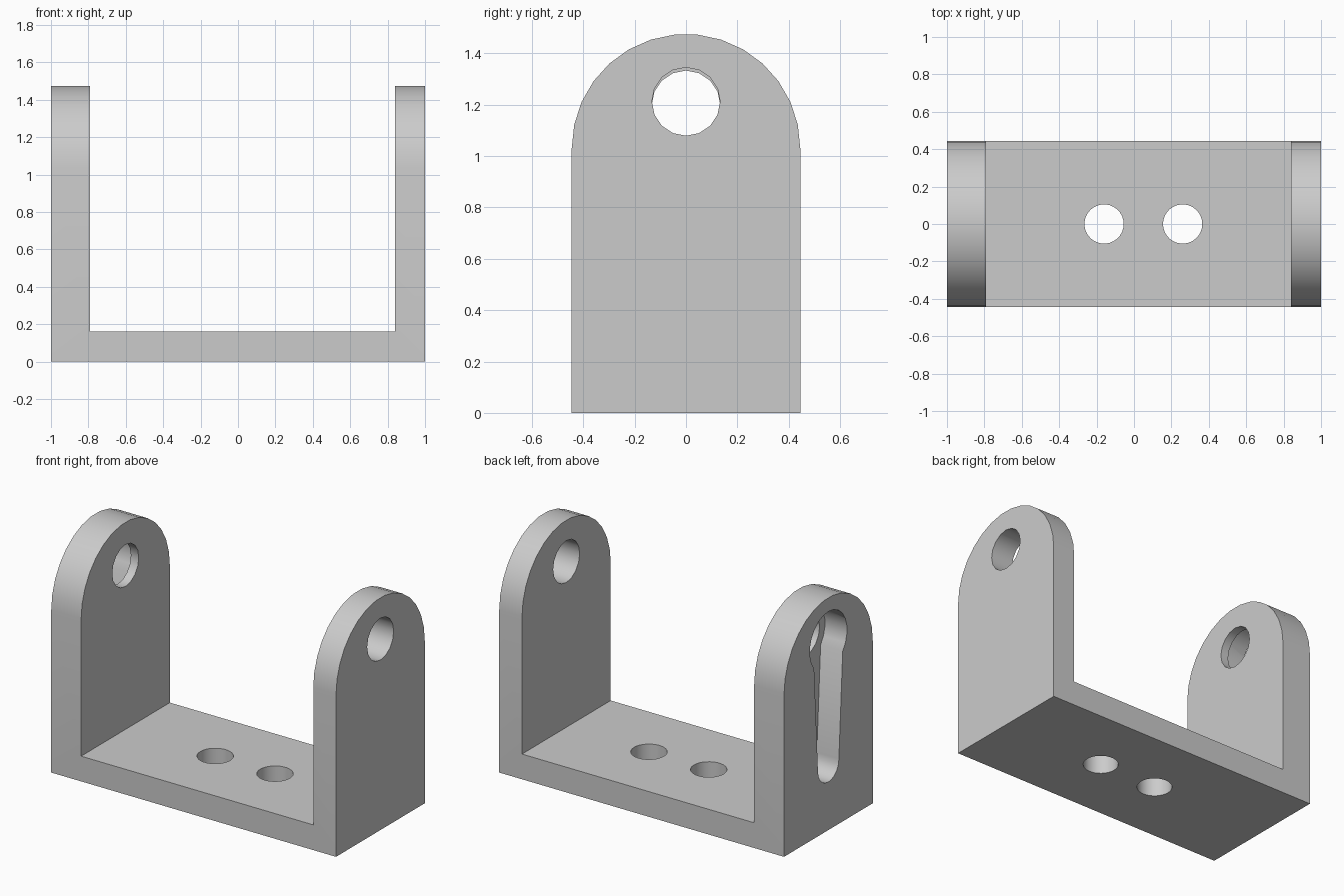
import bpy, bmesh, math
from mathutils import Vector

cube = bpy.data.objects.get("Cube")
if cube:
    bpy.data.objects.remove(cube, do_unlink=True)

# Main dimensions
HALF_W, BASE_T = 0.445, 0.16
INNER_RIGHT, INNER_LEFT = -0.79, 0.84
ARCH_Z = 1.03


def arc(cx, cy, r, start, end, steps):
    """Points along an arc, angles in degrees, both ends included."""
    angles = [math.radians(start + (end - start) * i / steps) for i in range(steps + 1)]
    return [(cx + r * math.cos(a), cy + r * math.sin(a)) for a in angles]


def circle(cx, cy, r, sides):
    return arc(cx, cy, r, 0, 360, sides)[:-1]


def prism(name, outline, axis, lo, hi):
    """Extrude an outline along x (outline in y, z) or z (outline in x, y)."""
    place = (lambda p: (lo, *p)) if axis == "x" else (lambda p: (*p, lo))
    shift = Vector((hi - lo, 0, 0) if axis == "x" else (0, 0, hi - lo))
    bm = bmesh.new()
    face = bm.faces.new([bm.verts.new(place(p)) for p in outline])
    top = bmesh.ops.extrude_face_region(bm, geom=[face])["geom"]
    bmesh.ops.translate(bm, vec=shift, verts=[v for v in top if isinstance(v, bmesh.types.BMVert)])
    bmesh.ops.recalc_face_normals(bm, faces=bm.faces)
    mesh = bpy.data.meshes.new(name)
    bm.to_mesh(mesh)
    bm.free()
    obj = bpy.data.objects.new(name, mesh)
    bpy.context.collection.objects.link(obj)
    return obj


def cut(target, cutter):
    cutter.hide_render = True
    mod = target.modifiers.new("cut", "BOOLEAN")
    mod.operation, mod.solver, mod.object = "DIFFERENCE", "EXACT", cutter
    bpy.ops.object.modifier_apply(modifier=mod.name)
    bpy.data.objects.remove(cutter, do_unlink=True)


# Solid block with a rounded top
profile = [(-HALF_W, 0), (HALF_W, 0)] + arc(0, ARCH_Z, HALF_W, 0, 180, 15)
bracket = prism("bracket", profile, "x", -1, 1)
bpy.ops.object.select_all(action="DESELECT")
bracket.select_set(True)
bpy.context.view_layer.objects.active = bracket

# Space between the two arms
gap = [(-1, BASE_T), (1, BASE_T), (1, 2), (-1, 2)]
cut(bracket, prism("gap_cutter", gap, "x", INNER_RIGHT, INNER_LEFT))

# Pivot hole in each arm
cut(bracket, prism("left_hole_cutter", circle(0, 1.212, 0.133, 16), "x", 0.5, 1.2))
cut(bracket, prism("right_hole_cutter", circle(0, 1.2, 0.133, 16), "x", -1.2, -0.5))

# Tapered pocket in the outside of the thick arm
pocket = arc(0, 0.41, 0.105, 180, 360, 10) + arc(0, 1.2, 0.187, -40, 220, 16)
cut(bracket, prism("pocket_cutter", pocket, "x", -1.2, -0.845))

# Mounting holes in the base
for x in (-0.16, 0.26):
    cut(bracket, prism("mount_hole_cutter", circle(x, 0, 0.105, 30), "z", -0.2, 0.4))

# Plain grey finish
grey = bpy.data.materials.new("grey")
grey.use_nodes = True
color = (0.6, 0.6, 0.6, 1)
grey.diffuse_color = color
grey.node_tree.nodes["Principled BSDF"].inputs["Base Color"].default_value = color
bracket.data.materials.clear()
bracket.data.materials.append(grey)
bpy.ops.object.shade_smooth_by_angle(angle=math.radians(30))
